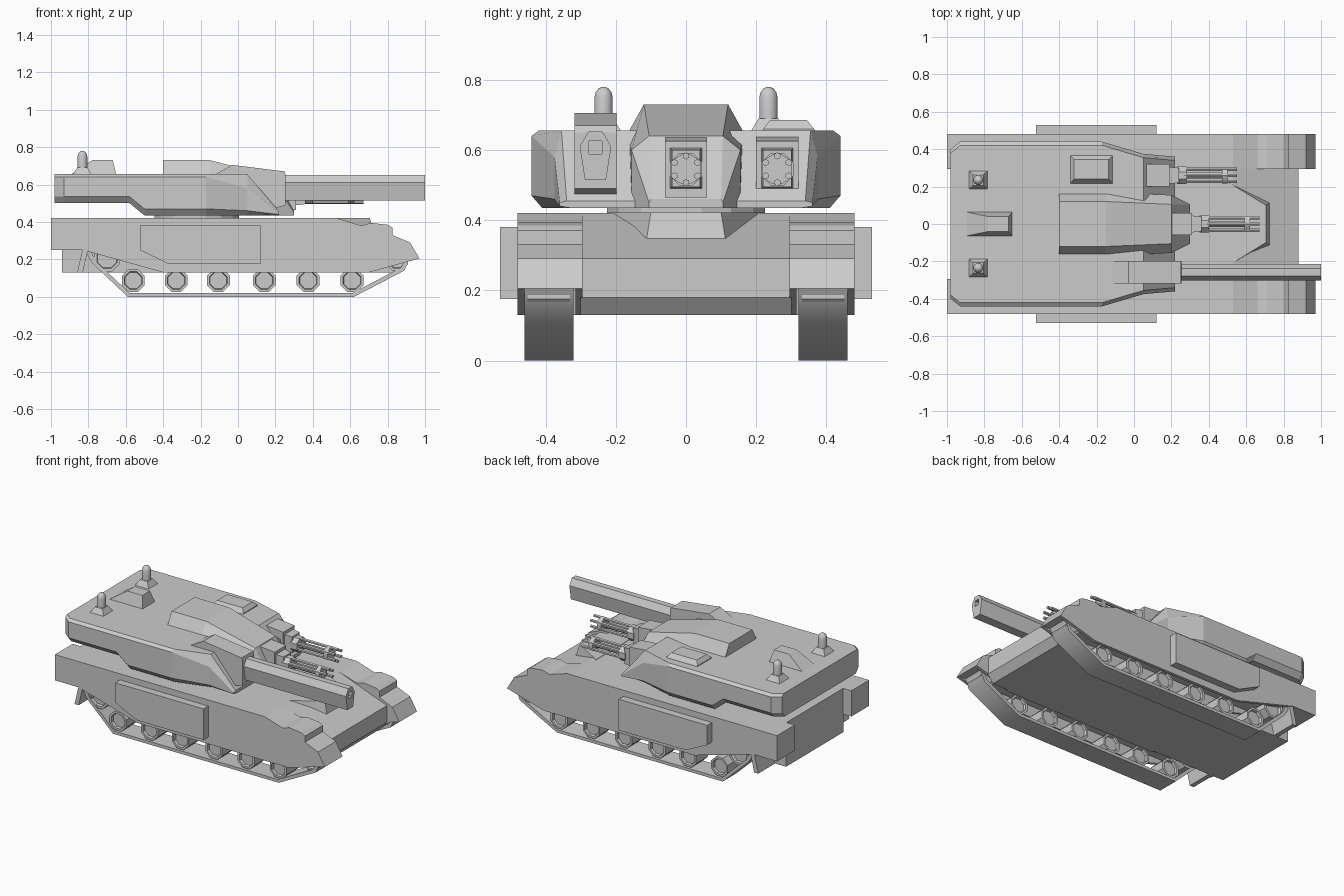
import bpy, bmesh
from math import cos, sin, pi, radians
from mathutils import Vector

old = bpy.data.objects.get("Cube")
if old:
    bpy.data.objects.remove(old, do_unlink=True)

grey = bpy.data.materials.new("armour_grey")
grey.use_nodes = True
COLOUR = (0.6, 0.6, 0.6, 1)
grey.diffuse_color = COLOUR
grey.node_tree.nodes["Principled BSDF"].inputs["Base Color"].default_value = COLOUR


def loft(name, rings, smooth=False):
    """Skin equal-length rings of points and cap both ends."""
    bm = bmesh.new()
    loops = [[bm.verts.new(p) for p in ring] for ring in rings]
    n = len(loops[0])
    for a, b in zip(loops, loops[1:]):
        for i in range(n):
            j = (i + 1) % n
            bm.faces.new((a[i], a[j], b[j], b[i]))
    bm.faces.new(loops[0])
    bm.faces.new(loops[-1])
    bmesh.ops.remove_doubles(bm, verts=bm.verts, dist=1e-5)
    bmesh.ops.recalc_face_normals(bm, faces=bm.faces)
    mesh = bpy.data.meshes.new(name)
    bm.to_mesh(mesh)
    bm.free()
    mesh.materials.append(grey)
    ob = bpy.data.objects.new(name, mesh)
    bpy.context.scene.collection.objects.link(ob)
    if smooth:
        bpy.ops.object.select_all(action='DESELECT')
        ob.select_set(True)
        bpy.context.view_layer.objects.active = ob
        bpy.ops.object.shade_smooth_by_angle(angle=radians(40))
    return ob


def side_prism(name, profile, y0, y1, smooth=False):
    """Extrude an (x, z) profile across the width."""
    return loft(name, [[(x, y, z) for x, z in profile] for y in (y0, y1)], smooth)


def rect(x0, x1, y0, y1, z):
    return [(x0, y0, z), (x1, y0, z), (x1, y1, z), (x0, y1, z)]


def section(x, half, z0, z1, y=0):
    """Rectangular slice facing forward."""
    return [(x, y - half, z0), (x, y + half, z0), (x, y + half, z1), (x, y - half, z1)]


def turned(name, centre, axis, steps, sides, smooth=False):
    """Round part: steps are (radius, distance along axis)."""
    c = Vector(centre)
    rings = []
    for r, d in steps:
        ring = []
        for k in range(sides):
            a = 2 * pi * (k + 0.5) / sides
            u, v = r * cos(a), r * sin(a)
            ring.append(c + Vector({'x': (d, u, v), 'y': (u, d, v), 'z': (u, v, d)}[axis]))
        rings.append(ring)
    return loft(name, rings, smooth)


# Central hull with sloping front plate and raised deck wedge
side_prism("hull", [(-.94, .13), (.84, .13), (.88, .18), (.88, .29), (.53, .42), (-.94, .42)], -.3, .3)
loft("deck_wedge", [
    [(.5, -.23, .33), (.73, -.115, .33), (.73, .115, .33), (.5, .23, .33)],
    [(.5, -.225, .422), (.705, -.1, .422), (.705, .1, .422), (.5, .225, .422)]])

# Running gear on each side
FENDER_TOP = [(.97, .205), (.92, .29), (.825, .33), (.825, .37), (.8, .385),
              (.71, .395), (.66, .38), (.53, .42), (-1, .42), (-1, .25)]
WHEELS = [-.56, -.33, -.105, .14, .375, .61]
for s, side in ((1, "left"), (-1, "right")):
    skirt = FENDER_TOP + [(-.83, .25), (-.4, .13), (.7, .13)]
    side_prism(f"{side}_fender", FENDER_TOP + [(-.83, .25), (-.65, .21)], s * .31, s * .465)
    side_prism(f"{side}_outer_skirt", skirt, s * .46, s * .48)
    side_prism(f"{side}_inner_skirt", skirt, s * .295, s * .315)
    side_prism(f"{side}_side_armour",
               [(-.525, .38), (-.525, .25), (-.37, .175), (.12, .175), (.12, .38)], s * .475, s * .53)
    side_prism(f"{side}_mud_flap",
               [(-.83, .26), (-.8, .26), (-.83, .13), (-.86, .13)], s * .3, s * .475)
    side_prism(f"{side}_track",
               [(-.82, .25), (-.78, .18), (-.59, 0), (.62, 0), (.89, .14), (.92, .21),
                (.9, .21), (.87, .155), (.612, .02), (-.58, .02), (-.76, .19), (-.79, .25)],
               s * .32, s * .46, smooth=True)
    for x, z, r in [(x, .087, .066) for x in WHEELS] + [(-.7, .205, .075), (.85, .2, .065)]:
        turned(f"{side}_wheel", (x, 0, z), 'y',
               [(r * .72, s * .435), (r * .78, s * .452), (r, s * .452),
                (r, s * .33), (r * .78, s * .33), (r * .72, s * .345)], 8)

# Turret ring and body, lofted nose to tail
turned("turret_ring", (-.22, 0, 0), 'z', [(.23, .40), (.23, .45)], 16)


def turret_slice(x, w, top, up, low, bottom):
    half = [(w - .02, top), (w, up), (w, low), (w - .03, bottom)]
    return [(x, y, z) for y, z in half] + [(x, -y, z) for y, z in reversed(half)]


loft("turret", [
    turret_slice(-.98, .4, .655, .64, .535, .5),
    turret_slice(-.93, .44, .655, .64, .535, .5),
    turret_slice(-.58, .44, .655, .64, .535, .5),
    turret_slice(-.5, .44, .655, .64, .47, .435),
    turret_slice(-.17, .44, .655, .64, .47, .435),
    turret_slice(.05, .375, .655, .58, .46, .435),
    turret_slice(.22, .36, .455, .45, .44, .435)])


# Raised centre block of the turret
def block_slice(x, base, top, shoulder, roof):
    half = [(base, .435), (base, shoulder), (top, roof)]
    return [(x, y, z) for y, z in half] + [(x, -y, z) for y, z in reversed(half)]


loft("turret_centre", [
    block_slice(-.4, .17, .12, .64, .73), block_slice(-.15, .17, .12, .64, .73),
    block_slice(.2, .155, .105, .6, .64), block_slice(.3, .105, .1, .45, .46)])


# Two rotary guns with stepped housings
def rotary_gun(name, x, y):
    z = .545
    loft(f"{name}_housing", [section(x, .06, .465, .62, y), section(x + .04, .06, .465, .64, y),
                             section(x + .2, .06, .465, .625, y)])
    loft(f"{name}_sleeve", [section(x + .2, .045, .49, .605, y), section(x + .25, .04, .495, .6, y)])
    turned(f"{name}_collar", (x, y, z), 'x', [(.05, .24), (.05, .29)], 8)
    turned(f"{name}_shaft", (x, y, z), 'x', [(.018, .28), (.018, .5)], 8)
    turned(f"{name}_muzzle_ring", (x, y, z), 'x',
           [(.03, .48), (.044, .48), (.044, .51), (.03, .51)], 12)
    for k in range(6):
        a = pi / 3 * k + pi / 6
        turned(f"{name}_barrel", (x, y + .038 * cos(a), z + .038 * sin(a)), 'x',
               [(.01, .28), (.01, .56)], 6, True)


rotary_gun("centre_gun", .11, 0)
rotary_gun("left_gun", -.01, .26)

# Heavy right gun: housing and long faceted barrel with square bore
GUN_Y = -.258
side_prism("heavy_gun_housing", [(-.13, .6), (-.13, .65), (-.03, .705), (.25, .67), (.255, .65),
                                 (.255, .49), (.17, .465), (-.05, .465)], GUN_Y - .06, GUN_Y + .06)
OUTLINE = [(-.03, .515), (.03, .515), (.045, .61), (.02, .652), (-.02, .652), (-.045, .61)]
BORE = [(-.018, .588), (.018, .588), (.018, .607), (.018, .625), (-.018, .625), (-.018, .607)]
loft("heavy_gun_barrel", [[(x, GUN_Y + y, z) for y, z in shape] for x, shape in
                          ((.24, OUTLINE), (1, OUTLINE), (1, BORE), (.93, BORE))])

# Roof fittings: sight hatch, rear vent and two domed periscopes
loft("sight_hatch", [rect(-.34, -.115, .215, .37, .65), rect(-.34, -.115, .22, .365, .66),
                     rect(-.32, -.135, .24, .345, .685)])
loft("rear_vent", [rect(-.9, -.65, -.065, .065, .65), rect(-.78, -.67, -.04, .04, .73)])
for s, side in ((1, "left"), (-1, "right")):
    y = s * .235
    loft(f"{side}_periscope_base", [rect(-.885, -.78, y - .052, y + .052, .65),
                                    rect(-.86, -.805, y - .028, y + .028, .69)])
    turned(f"{side}_periscope", (-.832, y, 0), 'z',
           [(.027, .68), (.027, .75), (.023, .765), (.014, .776), (.004, .78)], 12, True)
